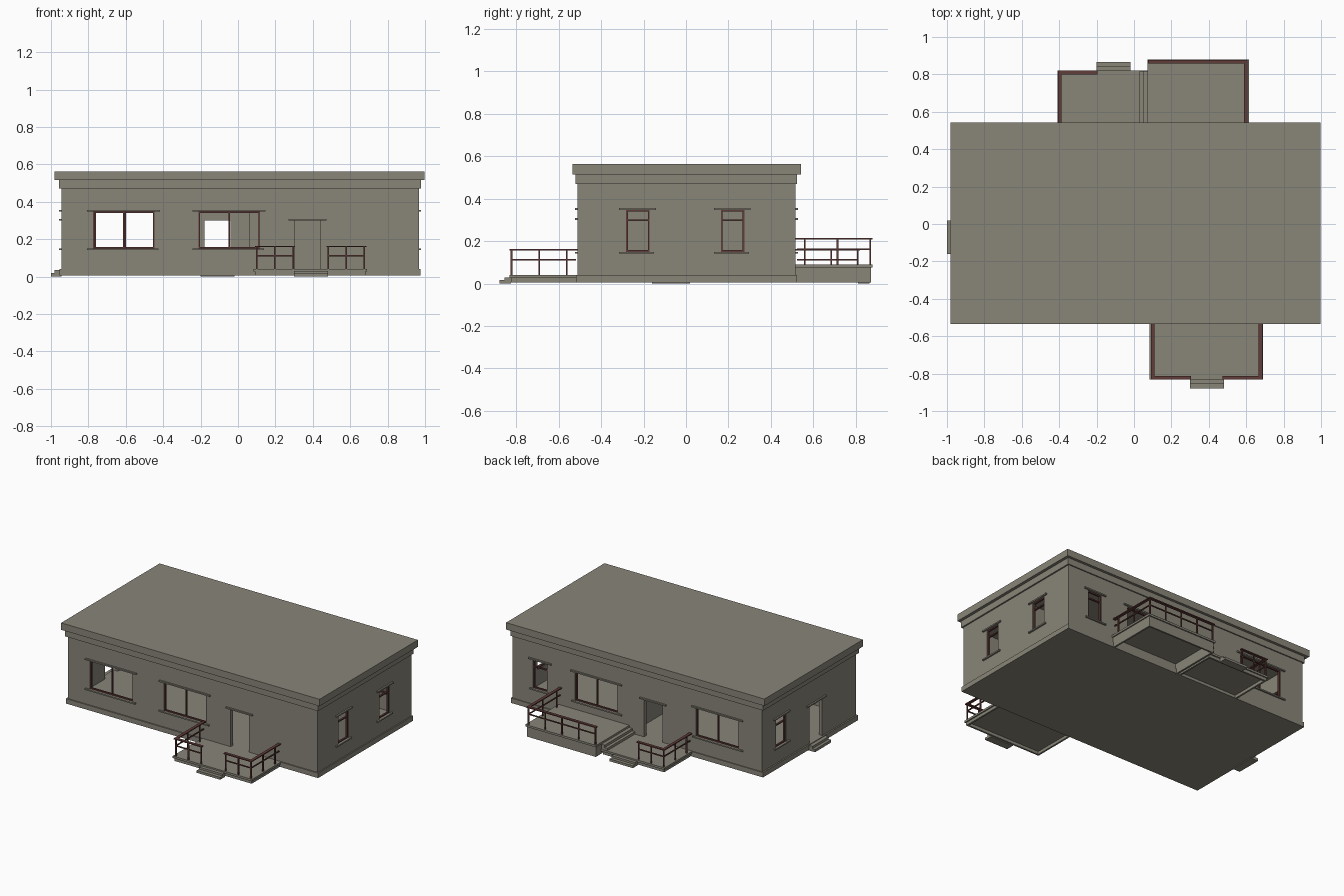
import bpy, bmesh
from mathutils import Vector

if "Cube" in bpy.data.objects:
    bpy.data.objects.remove(bpy.data.objects["Cube"])


def material(name, rgb):
    m = bpy.data.materials.new(name)
    m.diffuse_color = (*rgb, 1)
    m.use_nodes = True
    m.node_tree.nodes["Principled BSDF"].inputs["Base Color"].default_value = m.diffuse_color
    return m


GREY = material("warm grey plaster", (0.25, 0.235, 0.19))
RED = material("dark red wood", (0.12, 0.045, 0.04))


def boxes(name, items, mat):
    """One object made from boxes (x0, x1, y0, y1, z0, z1)."""
    bm = bmesh.new()
    for x0, x1, y0, y1, z0, z1 in items:
        vs = bmesh.ops.create_cube(bm, size=1)["verts"]
        for v in vs:
            v.co = Vector(((x0 + x1) / 2 + v.co.x * (x1 - x0),
                           (y0 + y1) / 2 + v.co.y * (y1 - y0),
                           (z0 + z1) / 2 + v.co.z * (z1 - z0)))
    me = bpy.data.meshes.new(name)
    bm.to_mesh(me)
    bm.free()
    me.materials.append(mat)
    ob = bpy.data.objects.new(name, me)
    bpy.context.collection.objects.link(ob)
    return ob


def combine(target, others, operation):
    """Apply booleans to the target and remove the helper objects."""
    bpy.context.view_layer.objects.active = target
    for other in others:
        other.hide_render = True
        mod = target.modifiers.new("combine", "BOOLEAN")
        mod.operation, mod.solver, mod.object = operation, "EXACT", other
        bpy.ops.object.modifier_apply(modifier=mod.name)
        bpy.data.objects.remove(other)


# Wall faces and floor levels
X0, X1, Y0, Y1 = -0.945, 0.968, -0.511, 0.516
FLOOR, CEIL, T = 0.04, 0.47, 0.025


def on_wall(side, u0, u1, d0, d1, z0, z1):
    """Box placed along a wall: u along it, d outward from its face."""
    if side == "front":
        return (u0, u1, Y0 - d1, Y0 - d0, z0, z1)
    if side == "back":
        return (u0, u1, Y1 + d0, Y1 + d1, z0, z1)
    if side == "left":
        return (X0 - d1, X0 - d0, u0, u1, z0, z1)
    return (X1 + d0, X1 + d1, u0, u1, z0, z1)


# Openings: side, start, end, kind
OPENINGS = [
    ("front", -0.775, -0.447, "wide"), ("front", -0.21, 0.118, "wide"),
    ("front", 0.302, 0.442, "door"),
    ("back", -0.766, -0.438, "wide"), ("back", 0.16, 0.488, "wide"),
    ("back", 0.70, 0.81, "narrow"), ("back", -0.18, -0.04, "door"),
    ("right", -0.282, -0.172, "narrow"), ("right", 0.165, 0.275, "narrow"),
    ("left", 0.255, 0.365, "narrow"), ("left", -0.14, 0.0, "door"),
]

cuts, trims, frames = [], [], []
F = 0.008
for side, a, b, kind in OPENINGS:
    door = kind == "door"
    z0, z1 = (FLOOR - 0.02, 0.30) if door else (0.15, 0.348)
    cuts.append(on_wall(side, a, b, -0.06, 0.05, z0, z1))
    # lintel above and sill below
    trims.append(on_wall(side, a - 0.033, b + 0.03, -0.005, 0.011, z1, z1 + 0.009))
    if door:
        continue
    trims.append(on_wall(side, a - 0.033, b + 0.022, -0.005, 0.011, z0 - 0.009, z0))
    # wooden frame with one mullion or one transom
    bars = [(a, a + F, z0, z1), (b - F, b, z0, z1),
            (a + F, b - F, z0, z0 + F), (a + F, b - F, z1 - F, z1)]
    if kind == "wide":
        m = (a + b) / 2
        bars.append((m - F / 2, m + F / 2, z0 + F, z1 - F))
    else:
        bars.append((a + F, b - F, 0.294, 0.294 + F))
    frames += [on_wall(side, p, q, -0.018, -0.006, r, s) for p, q, r, s in bars]

# Hollow walls with cut openings
walls = boxes("walls", [(X0, X1, Y0, Y1, FLOOR, CEIL)], GREY)
inner = (X0 + T, X1 - T, Y0 + T, Y1 - T, FLOOR - 0.1, CEIL + 0.1)
combine(walls, [boxes("hollow_cutter", [inner], GREY),
                boxes("opening_cutter", cuts, GREY)], "DIFFERENCE")

boxes("window_frames", frames, RED)
boxes("lintels_and_sills", trims, GREY)

# Plinth with floor, inner partitions
boxes("plinth", [(X0 - 0.01, X1 + 0.008, Y0 - 0.008, Y1 + 0.006, 0.006, FLOOR)], GREY)
boxes("partitions", [(0.06, X1 - T, -0.04, -0.02, FLOOR, CEIL),
                     (0.06, 0.08, -0.02, Y1 - T, FLOOR, CEIL)], GREY)

# Flat roof and cornice as one solid
roof = boxes("roof", [(-0.98, 0.998, -0.534, 0.542, 0.515, 0.563)], GREY)
combine(roof, [boxes("cornice", [(X0 - 0.013, X1 + 0.01, Y0 - 0.01, Y1 + 0.008, CEIL, 0.54)],
                     GREY)], "UNION")


# Decks: overhanging slab on a skirt that is open underneath
def deck(name, x0, x1, y0, y1, top):
    i, w = 0.008, 0.012
    body = boxes(name, [(x0, x1, y0, y1, top - 0.014, top)], GREY)
    a, b = x0 + i, x1 - i
    c, d = (y0 + i, y1) if y0 < 0 else (y0, y1 - i)
    low, high = 0.005, top - 0.014
    outer = (c, c + w) if y0 < 0 else (d - w, d)
    boxes(name + "_skirt", [(a, a + w, c, d, low, high), (b - w, b, c, d, low, high),
                            (a + w, b - w, *outer, low, high)], GREY)
    return body


deck("front_porch", 0.083, 0.69, -0.832, Y0, 0.04)
deck("back_low_deck", -0.41, 0.075, Y1, 0.821, 0.04)
deck("back_high_deck", 0.072, 0.614, Y1, 0.88, 0.09)

# Steps
boxes("front_steps", [(0.30, 0.48, -0.855, -0.825, 0.016, 0.03),
                      (0.30, 0.48, -0.88, -0.825, 0.0, 0.016)], GREY)
boxes("back_steps", [(-0.20, -0.02, 0.81, 0.843, 0.016, 0.03),
                     (-0.20, -0.02, 0.81, 0.866, 0.0, 0.016)], GREY)
boxes("left_steps", [(-0.98, X0, -0.16, 0.018, 0.018, 0.035),
                     (-1.0, X0, -0.16, 0.018, 0.0, 0.018)], GREY)
boxes("deck_steps", [(0.03, 0.075, Y1, 0.818, 0.04, 0.057),
                     (0.05, 0.075, Y1, 0.818, 0.057, 0.074)], GREY)


# Railings: wide handrail, thin middle rail and evenly spaced posts
def railing(name, start, end, base, posts, extend=0.0):
    (xa, ya), (xb, yb) = start, end
    far = yb + (extend if yb < 0 else -extend)
    x0, x1, y0, y1 = min(xa, xb), max(xa, xb), min(ya, far), max(ya, far)

    def rail(w, z0, z1):
        return (x0 - w, x1 + w, y0 - w, y1 + w, z0, z1)
    parts = [rail(0.010, base + 0.117, base + 0.124), rail(0.0035, base + 0.068, base + 0.075)]
    for i in range(posts):
        t = i / (posts - 1)
        x, y = xa + (xb - xa) * t, ya + (yb - ya) * t
        parts.append((x - 0.004, x + 0.004, y - 0.004, y + 0.004, base, base + 0.117))
    boxes(name, parts, RED)


railing("front_rail_left", (0.1, -0.822), (0.295, -0.822), 0.04, 3)
railing("front_rail_right", (0.482, -0.822), (0.676, -0.822), 0.04, 3)
for name, x in (("left", 0.1), ("right", 0.676)):
    railing("front_side_rail_" + name, (x, -0.822), (x, -0.562), 0.04, 3, 0.04)
railing("low_deck_rail", (-0.397, 0.81), (-0.205, 0.81), 0.04, 3)
railing("low_deck_side_rail", (-0.397, 0.81), (-0.397, 0.56), 0.04, 3, 0.033)
railing("high_deck_rail", (0.085, 0.868), (0.597, 0.868), 0.09, 5)
railing("high_deck_side_rail", (0.597, 0.868), (0.597, 0.56), 0.09, 3, 0.033)
